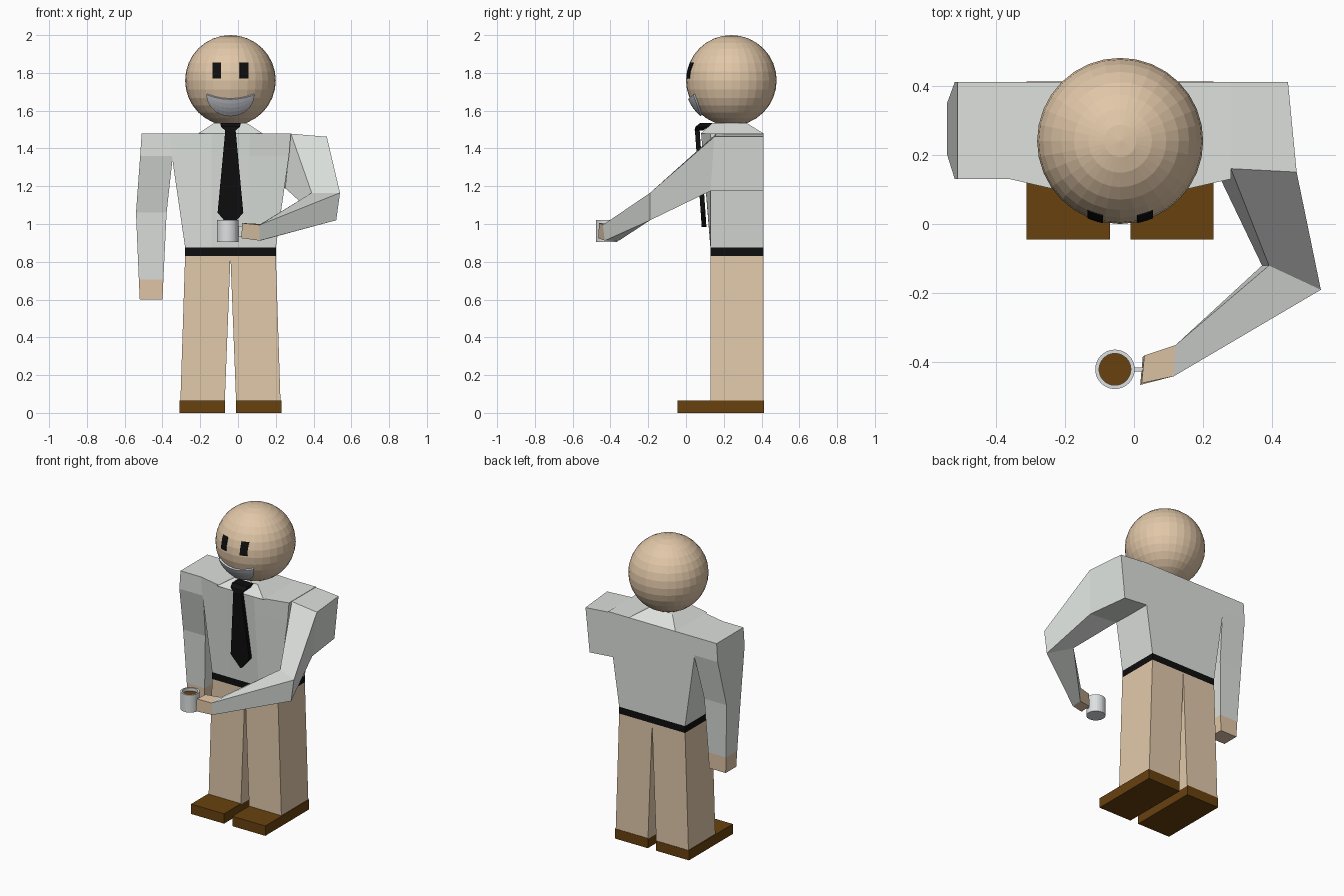
import bpy, bmesh, math
from mathutils import Vector

if "Cube" in bpy.data.objects:
    bpy.data.objects.remove(bpy.data.objects["Cube"])

CX = -0.04  # body centre line


def material(name, rgb):
    m = bpy.data.materials.new(name)
    lin = [((c / 255 + 0.055) / 1.055) ** 2.4 if c > 10 else c / 255 / 12.92 for c in rgb]
    m.diffuse_color = (*lin, 1)
    m.use_nodes = True
    m.node_tree.nodes["Principled BSDF"].inputs["Base Color"].default_value = m.diffuse_color
    return m


SKIN = material("skin", (225, 199, 168))
KHAKI = material("khaki_cloth", (226, 202, 171))
SHIRT = material("shirt_grey", (221, 225, 221))
BLACK = material("black", (14, 14, 14))
BROWN = material("brown", (104, 65, 15))
CHINA = material("white_china", (222, 225, 226))
TEETH = material("teeth_grey", (205, 207, 214))


def finish(name, bm, mat):
    bmesh.ops.remove_doubles(bm, verts=bm.verts, dist=1e-5)
    me = bpy.data.meshes.new(name)
    bm.to_mesh(me)
    bm.free()
    me.materials.append(mat)
    ob = bpy.data.objects.new(name, me)
    bpy.context.collection.objects.link(ob)
    return ob


def loft(name, sections, mat):
    """Skin matching cross-sections and cap both ends."""
    bm = bmesh.new()
    rows = [[bm.verts.new(p) for p in s] for s in sections]
    n = len(rows[0])
    for a, b in zip(rows, rows[1:]):
        for i in range(n):
            j = (i + 1) % n
            bm.faces.new((a[i], a[j], b[j], b[i]))
    bm.faces.new(rows[0])
    bm.faces.new(rows[-1])
    bmesh.ops.recalc_face_normals(bm, faces=bm.faces)
    return finish(name, bm, mat)


def rect(x0, x1, y0, y1, z):
    return [(x0, y0, z), (x1, y0, z), (x1, y1, z), (x0, y1, z)]


def ring(x, y, z, r, n=32):
    return [(x + r * math.cos(2 * math.pi * i / n), y + r * math.sin(2 * math.pi * i / n), z)
            for i in range(n)]


# Head
HEAD = Vector((CX, 0.24, 1.76))
bm = bmesh.new()
bmesh.ops.create_uvsphere(bm, u_segments=32, v_segments=16, radius=0.24)
bmesh.ops.translate(bm, verts=bm.verts, vec=HEAD)
finish("head", bm, SKIN)


def face_plate(name, shape, nu, nv, radius, thick, mat):
    """Thin plate hugging the front of the head; shape(u, v) gives x, z."""
    bm = bmesh.new()
    grid = []
    for i in range(nu + 1):
        col = []
        for j in range(nv + 1):
            x, z = shape(i / nu, j / nv)
            d = math.sqrt(radius ** 2 - (x - HEAD.x) ** 2 - (z - HEAD.z) ** 2)
            col.append(bm.verts.new((x, HEAD.y - d, z)))
        grid.append(col)
    for i in range(nu):
        for j in range(nv):
            bm.faces.new((grid[i][j], grid[i + 1][j], grid[i + 1][j + 1], grid[i][j + 1]))
    ob = finish(name, bm, mat)
    s = ob.modifiers.new("thickness", 'SOLIDIFY')
    s.thickness = thick
    s.offset = -1


# Eyes
for side, x0 in (("left", CX - 0.095), ("right", CX + 0.05)):
    face_plate(side + "_eye", lambda u, v: (x0 + 0.045 * u, 1.77 + 0.085 * v),
               3, 4, 0.243, 0.008, BLACK)


# Smile
def smile(u, v):
    t = math.sin((u - 0.5) * math.pi)
    low = 1.685 - 0.115 * math.sqrt(max(0, 1 - t * t))
    top = 1.685 - 0.025 * (1 - t * t)
    return CX + 0.127 * t, low + (top - low) * v


face_plate("smile", smile, 16, 4, 0.25, 0.018, TEETH)


# Torso with a chest that swells towards the top
def torso_ring(half, mid_y, z):
    return [(CX - half, 0.41, z), (CX + half, 0.41, z), (CX + half, 0.13, z),
            (CX + 0.10, mid_y, z), (CX - 0.10, mid_y, z), (CX - half, 0.13, z)]


loft("torso", [torso_ring(0.24, 0.129, 0.875), torso_ring(0.31, 0.09, 1.36),
               torso_ring(0.32, 0.08, 1.48)], SHIRT)
loft("collar", [rect(CX - 0.17, CX + 0.17, 0.08, 0.41, 1.48),
                rect(CX - 0.085, CX + 0.085, 0.14, 0.32, 1.535)], SHIRT)
loft("belt", [rect(-0.28, 0.20, 0.13, 0.41, z) for z in (0.83, 0.875)], BLACK)

# Tie
loft("tie_knot", [rect(CX - 0.055, CX + 0.055, 0.075, 0.14, 1.535),
                  rect(CX - 0.05, CX + 0.05, 0.05, 0.12, 1.515),
                  rect(CX - 0.028, CX + 0.028, 0.045, 0.09, 1.495)], BLACK)
loft("tie_blade", [rect(CX - w, CX + w, y, y + 0.025, z) for w, y, z in (
    (0.027, 0.047, 1.50), (0.068, 0.078, 1.06), (0.004, 0.083, 0.985))], BLACK)

# Legs and shoes
for side, s in (("left", -1), ("right", 1)):
    def across(a, b):
        return sorted((CX + s * a, CX + s * b))
    loft(side + "_leg", [rect(*across(0.03, 0.265), 0.13, 0.41, 0.06),
                         rect(*across(0.0, 0.24), 0.13, 0.41, 0.83)], KHAKI)
    loft(side + "_shoe", [rect(*across(0.03, 0.27), -0.045, 0.412, z)
                          for z in (0, 0.065)], BROWN)

# Hanging arm
loft("left_sleeve", [rect(-0.51, -0.34, 0.13, 0.41, 1.48),
                     rect(-0.518, -0.345, 0.13, 0.41, 1.36),
                     rect(-0.54, -0.378, 0.20, 0.35, 1.06),
                     rect(-0.525, -0.395, 0.217, 0.333, 0.705)], SHIRT)
loft("left_hand", [rect(-0.525, -0.395, 0.217, 0.333, 0.705),
                   rect(-0.52, -0.40, 0.22, 0.33, 0.60)], SKIN)

# Bent arm: inner top, outer top, outer bottom, inner bottom
WRIST = [(0.12, -0.35, 1.0), (0.115, -0.44, 0.995), (0.115, -0.43, 0.912), (0.12, -0.355, 0.912)]
loft("right_sleeve", [
    [(0.26, 0.41, 1.478), (0.445, 0.41, 1.462), (0.415, 0.41, 1.175), (0.24, 0.41, 1.19)],
    [(0.28, 0.16, 1.478), (0.47, 0.15, 1.462), (0.45, 0.13, 1.175), (0.25, 0.13, 1.19)],
    [(0.39, -0.12, 1.165), (0.54, -0.19, 1.165), (0.52, -0.19, 1.02), (0.37, -0.12, 1.08)],
    WRIST], SHIRT)
loft("right_hand", [WRIST, [(0.03, -0.38, 1.005), (0.022, -0.46, 1.005),
                            (0.018, -0.465, 0.925), (0.025, -0.385, 0.925)]], SKIN)

# Mug, drink and handle
MX, MY = -0.055, -0.42
loft("mug", [ring(MX, MY, z, r) for z, r in (
    (0.905, 0.057), (1.02, 0.057), (1.02, 0.046), (0.92, 0.046))], CHINA)
loft("drink", [ring(MX, MY, z, 0.0465) for z in (0.925, 1.0)], BROWN)
loft("mug_handle", [rect(-0.005, 0.03, MY - 0.006, MY + 0.006, z) for z in (0.935, 0.99)], CHINA)
